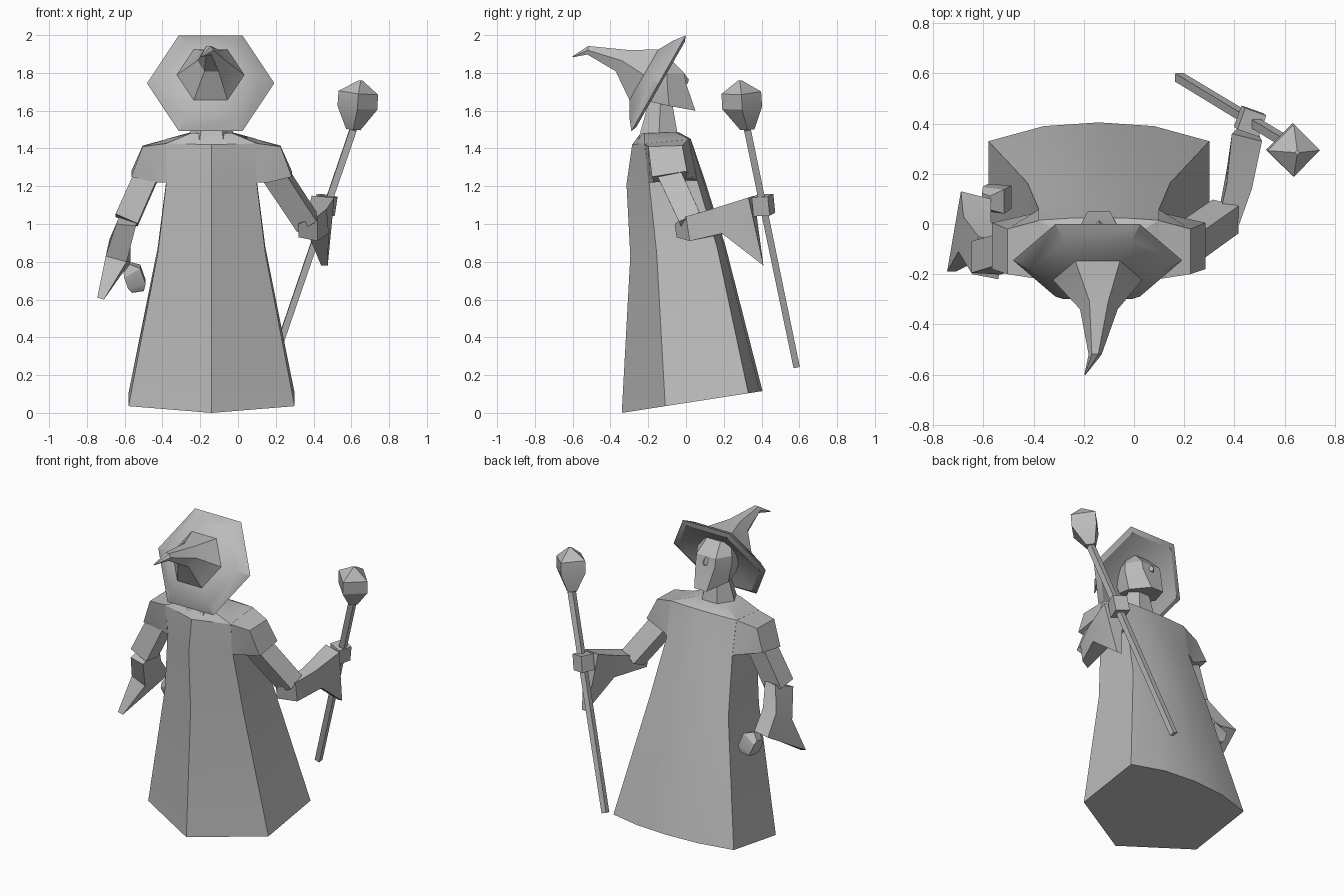
import bpy
import bmesh
from math import cos, sin, pi, radians
from mathutils import Vector

default_cube = bpy.data.objects.get("Cube")
if default_cube:
    bpy.data.objects.remove(default_cube, do_unlink=True)

clay = bpy.data.materials.new("plain grey")
clay.use_nodes = True
clay.diffuse_color = (0.5, 0.5, 0.5, 1)
clay.node_tree.nodes["Principled BSDF"].inputs["Base Color"].default_value = clay.diffuse_color

CENTRE = -0.14  # the body's mirror line in x


def loft(name, rings):
    """Skin a closed solid over rings that all have the same number of points."""
    bm = bmesh.new()
    loops = [[bm.verts.new(point) for point in ring] for ring in rings]
    count = len(loops[0])
    for lower, upper in zip(loops, loops[1:]):
        for i in range(count):
            j = (i + 1) % count
            bm.faces.new((lower[i], lower[j], upper[j], upper[i]))
    bm.faces.new(loops[0][::-1])
    bm.faces.new(loops[-1])
    bmesh.ops.recalc_face_normals(bm, faces=bm.faces[:])
    mesh = bpy.data.meshes.new(name)
    bm.to_mesh(mesh)
    bm.free()
    mesh.materials.append(clay)
    part = bpy.data.objects.new(name, mesh)
    bpy.context.collection.objects.link(part)
    return part


def polygon(centre, axis, radius, sides, turn=0.0):
    """Regular polygon facing along an axis, first corner towards +x."""
    axis = Vector(axis).normalized()
    across = axis.cross(Vector((1, 0, 0))).normalized()
    along = across.cross(axis)
    angles = [turn + 2 * pi * i / sides for i in range(sides)]
    return [Vector(centre) + radius * (along * cos(a) + across * sin(a)) for a in angles]


def tube(name, path, radii, sides, turn=0.0):
    """Tapered tube along a path of points."""
    path = [Vector(point) for point in path]
    last = len(path) - 1
    rings = []
    for i, (point, radius) in enumerate(zip(path, radii)):
        axis = path[min(i + 1, last)] - path[max(i - 1, 0)]
        rings.append(polygon(point, axis, radius, sides, turn))
    return loft(name, rings)


# Robe: ridge in front, flat sides, rounded back
def robe_ring(half, front, corner, back_corner, back, base, slope):
    middle = back_corner + 0.8 * (back - back_corner)
    outline = [(0, front), (half, corner), (half, back_corner), (half / 2, middle),
               (0, back), (-half / 2, middle), (-half, back_corner), (-half, corner)]
    return [(CENTRE + x, y, base + slope * (y - front)) for x, y in outline]


loft("robe", [
    robe_ring(0.44, -0.34, -0.11, 0.33, 0.405, 0, 0.155),
    robe_ring(0.285, -0.295, -0.155, 0.165, 0.21, 0.83, 0.1),
    robe_ring(0.24, -0.315, -0.195, 0.06, 0.1, 1.21, 0.05),
    robe_ring(0.24, -0.285, -0.22, 0.015, 0.025, 1.42, 0.1),
    robe_ring(0.11, -0.24, -0.22, -0.06, -0.04, 1.48, 0.03),
])


# Short shoulder sleeves growing out of the robe, mirrored
def sleeve_ring(side, *corners):
    return [(CENTRE + side * x, y, z) for x, y, z in corners]


for side, label in ((1, "left"), (-1, "right")):
    loft(label + "_shoulder", [
        sleeve_ring(side, (0.235, -0.2, 1.22), (0.235, 0.06, 1.23), (0.235, 0.015, 1.45), (0.235, -0.22, 1.427)),
        sleeve_ring(side, (0.26, -0.19, 1.22), (0.27, 0.04, 1.24), (0.365, -0.02, 1.415), (0.365, -0.2, 1.41)),
        sleeve_ring(side, (0.3, -0.17, 1.22), (0.32, 0, 1.24), (0.425, 0.005, 1.28), (0.425, -0.18, 1.25)),
    ])

# Upper arms
tube("left_upper_arm", [(0.18, -0.1, 1.29), (0.365, 0.03, 1.01)], (0.088, 0.085), 4, pi / 4)
tube("right_upper_arm", [(-0.47, -0.1, 1.29), (-0.59, -0.135, 1.02)], (0.088, 0.09), 4, pi / 4)

# Forearms ending in wide drooping cuffs
loft("left_forearm", [
    [(0.32, -0.06, 1.0), (0.42, 0, 1.04), (0.42, 0.02, 0.91), (0.32, -0.05, 0.93)],
    [(0.37, 0.16, 1.07), (0.47, 0.14, 1.08), (0.48, 0.19, 0.95), (0.37, 0.22, 0.95)],
    [(0.39, 0.36, 1.15), (0.51, 0.33, 1.14), (0.475, 0.41, 0.78), (0.44, 0.41, 0.78)],
])
loft("right_forearm", [
    [(-0.53, -0.07, 1.06), (-0.62, -0.05, 1.06), (-0.645, -0.2, 1.0), (-0.54, -0.22, 0.99)],
    [(-0.57, 0.01, 0.92), (-0.68, 0.03, 0.92), (-0.7, -0.11, 0.83), (-0.59, -0.13, 0.8)],
    [(-0.57, 0.1, 0.8), (-0.69, 0.13, 0.8), (-0.745, -0.19, 0.61), (-0.71, -0.19, 0.6)],
])

# Hands
tube("left_hand", [(0.455, 0.415, 1.05), (0.47, 0.405, 1.15)], (0.064, 0.064), 4, radians(25))
tube("right_hand", [(-0.59, 0.09, 0.77), (-0.56, 0.095, 0.75), (-0.535, 0.11, 0.68), (-0.53, 0.12, 0.65)],
     (0.04, 0.07, 0.068, 0.045), 4, pi / 4)

# Staff with a faceted knob
foot, collar = Vector((0.18, 0.585, 0.245)), Vector((0.61, 0.325, 1.5))
tube("staff", [foot, collar], (0.024, 0.026), 4, pi / 4)
knob_path = [collar, (0.632, 0.297, 1.615), (0.637, 0.293, 1.695), (0.65, 0.285, 1.76)]
loft("staff_knob", [polygon(point, (0.1, -0.06, 1), radius, 4)
                    for point, radius in zip(knob_path, (0.038, 0.106, 0.105, 0.01))])

# Neck
tube("neck", [(CENTRE, -0.145, 1.44), (CENTRE, -0.135, 1.65)], (0.125, 0.07), 6)


# Head: flat face with a slanted forehead, square jaw and small nose
def head_ring(face, cheek, face_y, side_y, back_y, front_z, back_z):
    outline = [(face, face_y, front_z), (cheek, side_y, (front_z + back_z) / 2), (cheek * 0.85, back_y, back_z)]
    return ([(CENTRE + x, y, z) for x, y, z in outline]
            + [(CENTRE - x, y, z) for x, y, z in reversed(outline)])


loft("head", [
    head_ring(0.045, 0.105, 0.05, -0.09, -0.2, 1.6, 1.65),
    head_ring(0.07, 0.125, 0, -0.1, -0.22, 1.745, 1.745),
    head_ring(0.07, 0.125, -0.01, -0.1, -0.22, 1.8, 1.8),
    head_ring(0.05, 0.09, -0.09, -0.14, -0.22, 1.88, 1.84),
])
loft("nose", [
    [(CENTRE - 0.035, -0.02, 1.745), (CENTRE + 0.035, -0.02, 1.745), (CENTRE, 0.01, 1.745)],
    [(CENTRE - 0.035, -0.02, 1.765), (CENTRE + 0.035, -0.02, 1.765), (CENTRE, 0.015, 1.765)],
    [(CENTRE - 0.035, -0.03, 1.81), (CENTRE + 0.035, -0.03, 1.81), (CENTRE, -0.015, 1.805)],
])

# Hat: tilted six-sided brim and a crown that bends to a point
tilt = Vector((0, -0.869, 0.494))
brim_centre = Vector((-0.145, -0.145, 1.745))
crown_base = polygon(brim_centre + tilt * 0.09, tilt, 0.178, 6)
loft("hat_brim", [polygon(brim_centre + tilt * rise, tilt, radius, 6)
                  for rise, radius in ((0.03, 0.17), (-0.012, 0.3), (0, 0.337), (0.045, 0.27))] + [crown_base])
loft("hat_crown", [
    crown_base,
    polygon((CENTRE, -0.34, 1.865), tilt, 0.075, 6),
    polygon((-0.155, -0.52, 1.92), (0, -1, 0.1), 0.026, 6),
    polygon((-0.195, -0.6, 1.885), (0, -1, -0.4), 0.003, 6),
])

# Smooth the gentle bends and keep the hard creases
for part in bpy.context.scene.objects:
    part.select_set(part.type == "MESH")
    if part.type == "MESH":
        bpy.context.view_layer.objects.active = part
bpy.ops.object.shade_smooth_by_angle(angle=radians(30))
